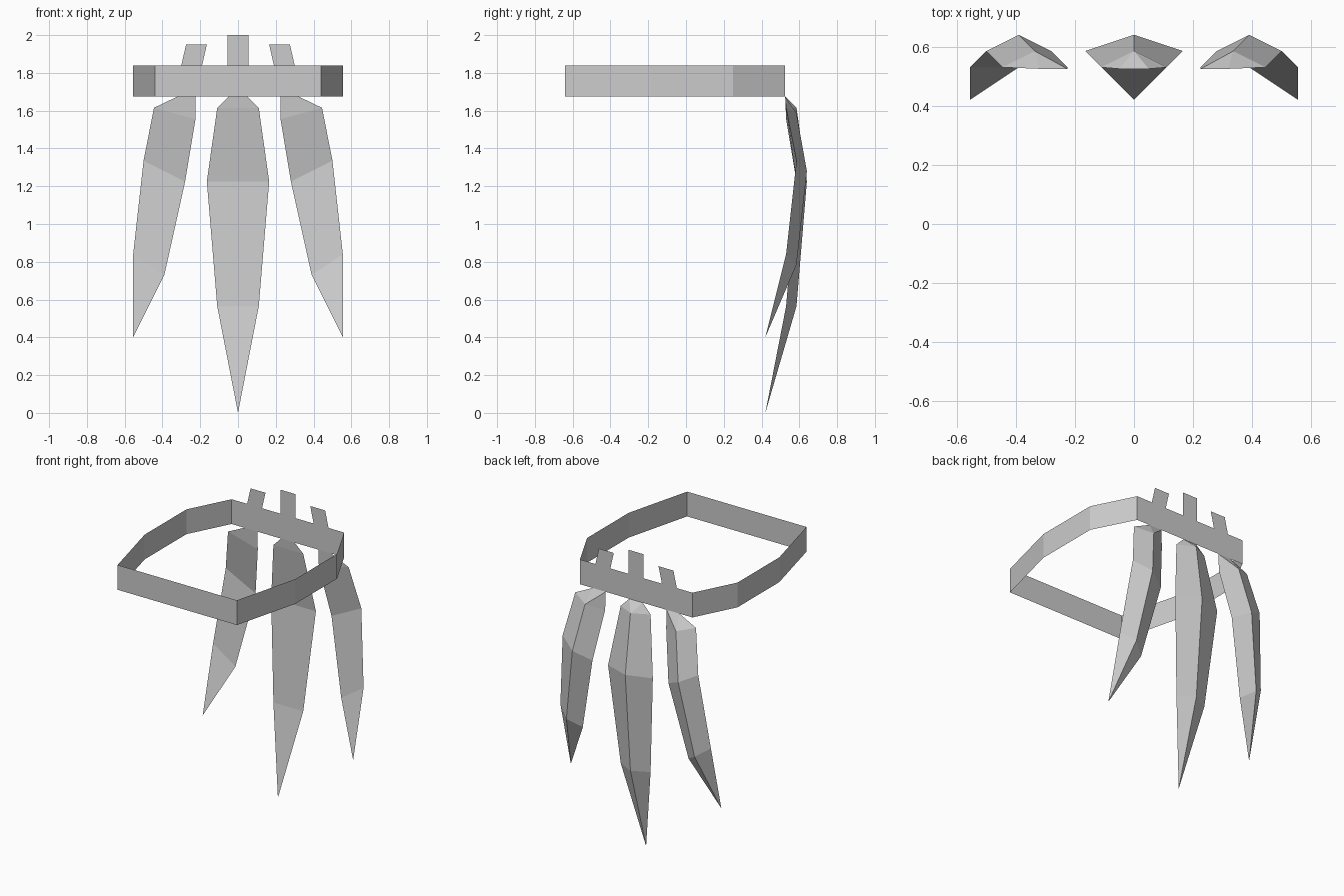
import bpy
import bmesh

cube = bpy.data.objects.get("Cube")
if cube:
    bpy.data.objects.remove(cube, do_unlink=True)

grey = bpy.data.materials.new("plain grey")
grey.use_nodes = True
colour = (0.6, 0.6, 0.6, 1)
grey.diffuse_color = colour
grey.node_tree.nodes["Principled BSDF"].inputs["Base Color"].default_value = colour

BELT_LOW, BELT_TOP, BACK_Y = 1.675, 1.84, 0.525
RIDGE = 0.055


def make_object(name, points, faces, closed=False):
    """Make a flat-shaded mesh; closed shapes get outward normals."""
    bm = bmesh.new()
    verts = [bm.verts.new(p) for p in points]
    for face in faces:
        bm.faces.new([verts[i] for i in face])
    if closed:
        bmesh.ops.recalc_face_normals(bm, faces=bm.faces[:])
    mesh = bpy.data.meshes.new(name)
    bm.to_mesh(mesh)
    bm.free()
    mesh.materials.append(grey)
    obj = bpy.data.objects.new(name, mesh)
    bpy.context.collection.objects.link(obj)
    return obj


def make_belt():
    """Eight-sided open band of thin sheet."""
    half = [(0.44, -0.64), (0.555, -0.19), (0.555, 0.25), (0.415, BACK_Y)]
    plan = half + [(-x, y) for x, y in reversed(half)]
    n = len(plan)
    points = [(x, y, z) for z in (BELT_LOW, BELT_TOP) for x, y in plan]
    faces = [(i, (i + 1) % n, (i + 1) % n + n, i + n) for i in range(n)]
    make_object("belt", points, faces)


def make_tab(name, low_x, top_x, width, top):
    """Thin upright tab on the back of the belt."""
    corners = [(low_x + width, BELT_TOP), (low_x, BELT_TOP),
               (top_x, top), (top_x + width, top)]
    make_object(name, [(x, BACK_Y, z) for x, z in corners], [(0, 1, 2, 3)])


def make_feather(name, top_xs, sections, tip, side=1):
    """Three-sided hanging blade: flat front, ridge along the back."""
    points = [(x, BACK_Y, BELT_LOW) for x in top_xs]
    for x1, z1, x2, z2, y in sections:
        points += [(x1, y, z1), (x2, y, z2),
                   ((x1 + x2) / 2, y + RIDGE, (z1 + z2) / 2)]
    points.append(tip)
    # Shoulder below the belt
    faces = [(0, 1, 3, 2), (0, 1, 4), (0, 2, 4), (1, 3, 4)]
    # Long sides between neighbouring sections
    for s in range(len(sections) - 1):
        a = 2 + 3 * s
        for i in range(3):
            j = (i + 1) % 3
            faces.append((a + i, a + j, a + 3 + j, a + 3 + i))
    # Pointed end
    end = len(points) - 1
    faces += [(end - 3 + i, end - 3 + (i + 1) % 3, end) for i in range(3)]
    make_object(name, [(side * x, y, z) for x, y, z in points], faces, closed=True)


make_belt()

# Tabs
make_tab("middle_tab", -0.055, -0.055, 0.11, 2.0)
make_tab("left_tab", 0.19, 0.165, 0.11, 1.95)
make_tab("right_tab", -0.30, -0.275, 0.11, 1.95)

# Middle feather
make_feather("middle_feather", (-0.05, 0.05),
             [(-0.11, 1.615, 0.11, 1.615, 0.53),
              (-0.165, 1.225, 0.165, 1.225, 0.585),
              (-0.11, 0.565, 0.11, 0.565, 0.53)],
             (0, 0.42, 0))

# Side feathers, mirrored
for side, word in ((1, "left"), (-1, "right")):
    make_feather(word + "_feather", (0.32, 0.225),
                 [(0.445, 1.615, 0.225, 1.555, 0.53),
                  (0.50, 1.335, 0.28, 1.225, 0.585),
                  (0.555, 0.84, 0.39, 0.73, 0.53)],
                 (0.555, 0.42, 0.40), side)
